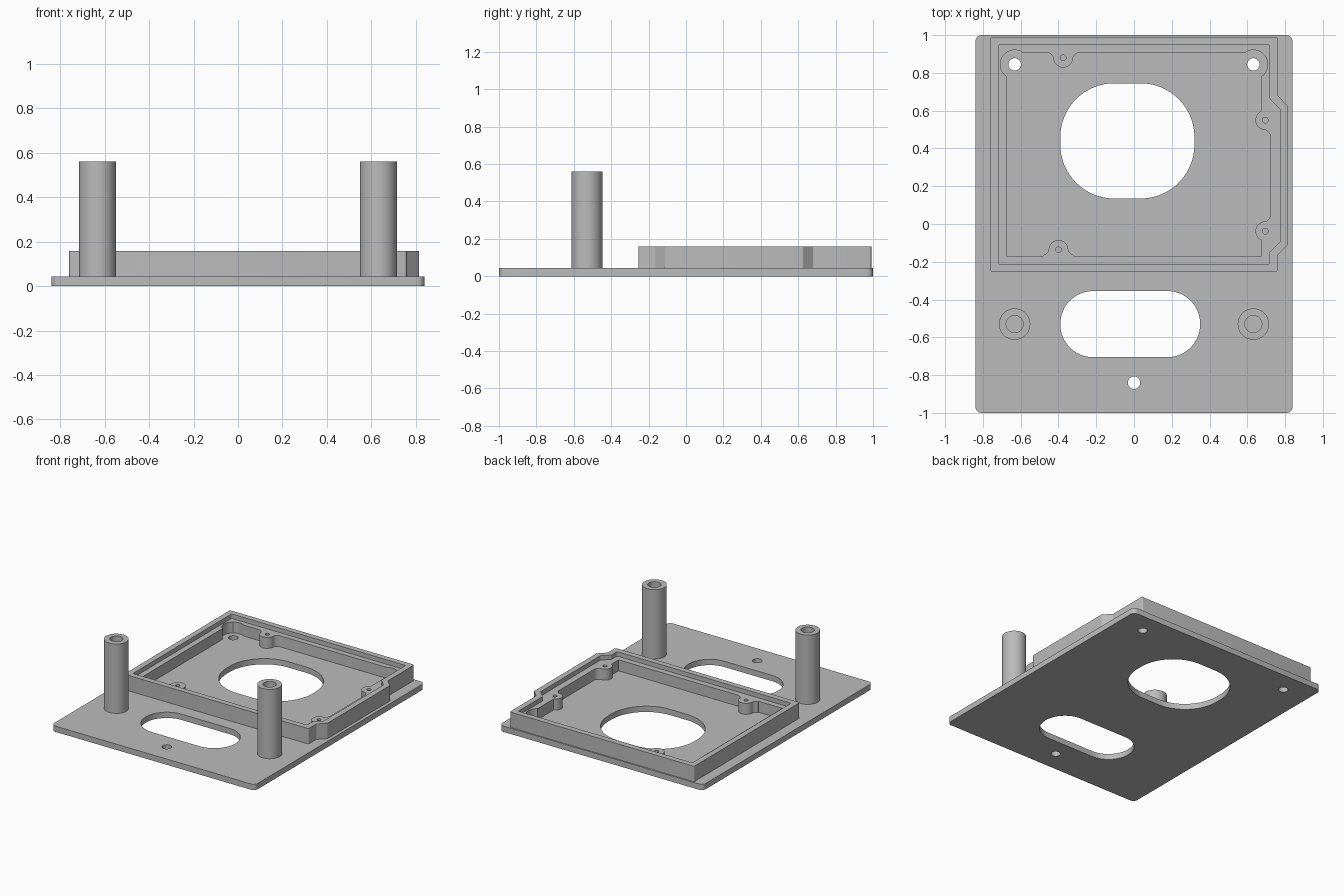
import bpy, bmesh, math
from mathutils import Vector

cube = bpy.data.objects.get("Cube")
if cube:
    bpy.data.objects.remove(cube, do_unlink=True)

grey = bpy.data.materials.new("plain grey")
grey.use_nodes = True
colour = (0.5, 0.5, 0.5, 1)
grey.diffuse_color = colour
grey.node_tree.nodes["Principled BSDF"].inputs["Base Color"].default_value = colour


def circle(x, y, r, n=40):
    return [(x + r * math.cos(math.tau * i / n), y + r * math.sin(math.tau * i / n))
            for i in range(n)]


def rounded(points, r, steps=6):
    """Outline with every corner replaced by an arc of radius r."""
    out = []
    for i, p in enumerate(points):
        p = Vector(p)
        a = (Vector(points[i - 1]) - p).normalized()
        b = (Vector(points[(i + 1) % len(points)]) - p).normalized()
        half = a.angle(b) / 2
        centre = p + (a + b).normalized() * (r / math.sin(half))
        start = p + a * (r / math.tan(half)) - centre
        end = p + b * (r / math.tan(half)) - centre
        sweep = start.angle_signed(end)
        for k in range(steps + 1):
            t = -sweep * k / steps
            c, s = math.cos(t), math.sin(t)
            out.append((centre.x + start.x * c - start.y * s,
                        centre.y + start.x * s + start.y * c))
    return out


def box(x0, x1, y0, y1):
    return [(x0, y0), (x1, y0), (x1, y1), (x0, y1)]


def prism(name, outline, z0, z1):
    bm = bmesh.new()
    face = bm.faces.new([bm.verts.new((x, y, z0)) for x, y in outline])
    top = bmesh.ops.extrude_face_region(bm, geom=[face])["geom"]
    bmesh.ops.translate(bm, vec=(0, 0, z1 - z0),
                        verts=[g for g in top if isinstance(g, bmesh.types.BMVert)])
    bmesh.ops.recalc_face_normals(bm, faces=bm.faces)
    mesh = bpy.data.meshes.new(name)
    bm.to_mesh(mesh)
    bm.free()
    mesh.materials.append(grey)
    obj = bpy.data.objects.new(name, mesh)
    bpy.context.collection.objects.link(obj)
    return obj


def activate(obj):
    bpy.ops.object.select_all(action='DESELECT')
    obj.select_set(True)
    bpy.context.view_layer.objects.active = obj


def combine(obj, tool, operation='DIFFERENCE'):
    """Apply a boolean and throw the tool away."""
    activate(obj)
    mod = obj.modifiers.new("bool", 'BOOLEAN')
    mod.operation, mod.solver, mod.object = operation, 'EXACT', tool
    bpy.ops.object.modifier_apply(modifier=mod.name)
    bpy.data.objects.remove(tool, do_unlink=True)


def cut(obj, outline, z0, z1):
    combine(obj, prism("cutter", outline, z0, z1))


PLATE, LEDGE, RIM, POST = 0.043, 0.125, 0.158, 0.56
screw_x, screw_y = 0.632, 0.845

# Base plate with two large openings and three screw holes
plate = prism("base_plate", rounded(box(-0.84, 0.84, -1, 1), 0.035), 0, PLATE)
for hole in (rounded(box(-0.39, 0.32, 0.135, 0.745), 0.285, 16),
             rounded(box(-0.39, 0.35, -0.705, -0.355), 0.173, 16),
             circle(0, -0.84, 0.033),
             circle(screw_x, screw_y, 0.033),
             circle(-screw_x, screw_y, 0.033)):
    cut(plate, hole, -0.1, 0.1)


def frame_outline(inset):
    """Rectangle with a chamfered bulge on the left side."""
    x, bulge = 0.76 - inset, 0.815 - inset
    y0, y1, k = -0.255 + inset, 0.991 - inset, inset * 0.4
    return [(-x, y0), (x, y0), (x, -0.165 + k), (bulge, -0.11 + k),
            (bulge, 0.625 - k), (x, 0.68 - k), (x, y1), (-x, y1)]


# Raised frame: outer wall with a lower inner ledge
frame = prism("raised_frame", rounded(frame_outline(0), 0.012, 4), PLATE, RIM)
cut(frame, rounded(frame_outline(0.042), 0.008, 4), LEDGE, 0.3)

# Bosses: centre x, centre y, direction pointing into the pocket
bosses = [(-0.375, 0.88, -90), (-0.40, -0.137, 90), (0.695, 0.55, 180), (0.695, -0.038, 180)]


def boss_outline(x, y, degrees):
    r, n = 0.052, 20
    side = [(-0.06, 0.085), (-0.028, 0.08), (-0.02, 0.066), (-0.01, 0.056)]
    arc = [(r * math.cos(t), r * math.sin(t))
           for t in (math.pi * (0.5 - i / n) for i in range(n + 1))]
    local = side + arc + [(u, -v) for u, v in reversed(side)]
    c, s = math.cos(math.radians(degrees)), math.sin(math.radians(degrees))
    return [(x + u * c - v * s, y + u * s + v * c) for u, v in local]


# Pocket shape: stepped inner wall, screw clearances, bosses left standing
step = 0.723
pocket = prism("pocket", [(-0.675, -0.17), (0.675, -0.17), (0.675, -0.038), (step, -0.038),
                          (step, 0.55), (0.675, 0.55), (0.675, 0.908), (-0.675, 0.908)],
               -0.1, 0.4)
for side in (-1, 1):
    combine(pocket, prism("clearance", circle(side * screw_x, screw_y, 0.076), -0.12, 0.42), 'UNION')
for boss in bosses:
    cut(pocket, boss_outline(*boss), -0.2, 0.5)
combine(frame, pocket)
for x, y, _ in bosses:
    cut(frame, circle(x, y, 0.015, 20), 0.06, 0.3)

# Hollow posts
parts = [plate, frame]
for side, name in ((-1, "right_post"), (1, "left_post")):
    post = prism(name, circle(side * screw_x, -0.53, 0.083, 48), PLATE, POST)
    cut(post, circle(side * screw_x, -0.53, 0.045), 0.2, 0.7)
    parts.append(post)

for obj in parts:
    activate(obj)
    bpy.ops.object.shade_smooth_by_angle(angle=math.radians(30))
